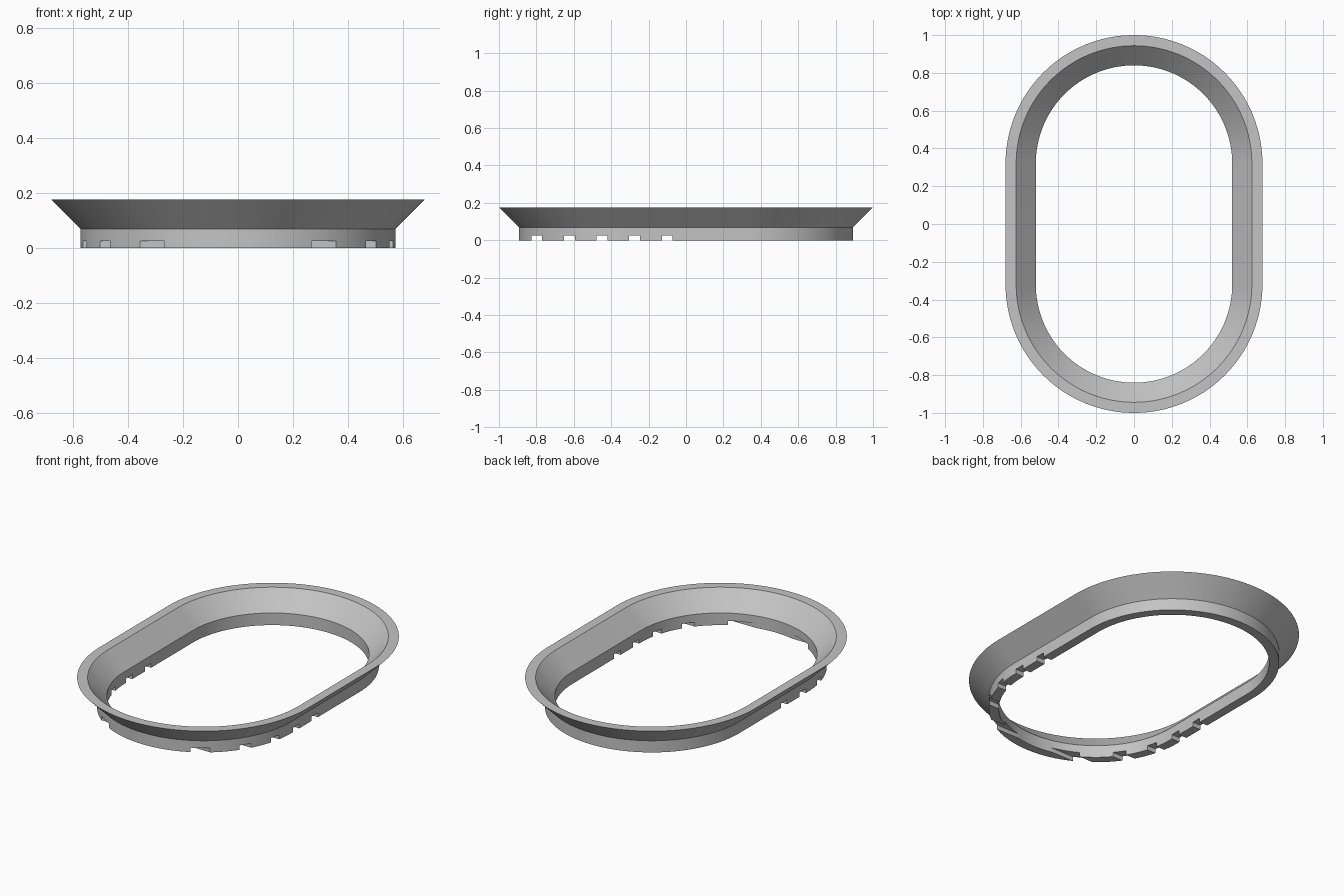
import bpy, bmesh, math

if "Cube" in bpy.data.objects:
    bpy.data.objects.remove(bpy.data.objects["Cube"], do_unlink=True)

HALF_STRAIGHT = 0.32      # distance from centre to each end-arc centre
ARC_STEPS = 64
# cross-section as (offset radius, height), counter-clockwise
SECTION = [(0.52, 0), (0.573, 0), (0.573, 0.069), (0.68, 0.176), (0.624, 0.176), (0.52, 0.072)]

grey = bpy.data.materials.new("light grey")
grey.use_nodes = True
colour = (0.55, 0.55, 0.55, 1)
grey.diffuse_color = colour
grey.node_tree.nodes["Principled BSDF"].inputs["Base Color"].default_value = colour


def make_object(name, bm):
    bmesh.ops.recalc_face_normals(bm, faces=bm.faces)
    mesh = bpy.data.meshes.new(name)
    bm.to_mesh(mesh)
    bm.free()
    mesh.materials.append(grey)
    obj = bpy.data.objects.new(name, mesh)
    bpy.context.collection.objects.link(obj)
    return obj


# Flared ring: the section swept round a stadium-shaped path
stations = []
for end in (0, 1):
    for i in range(ARC_STEPS + 1):
        stations.append((math.pi * (end + i / ARC_STEPS), HALF_STRAIGHT * (1 - 2 * end)))

bm = bmesh.new()
rings = [[bm.verts.new((r * math.cos(a), r * math.sin(a) + cy, z)) for r, z in SECTION]
         for a, cy in stations]
for k, ring in enumerate(rings):
    following = rings[(k + 1) % len(rings)]
    for j in range(len(SECTION)):
        n = (j + 1) % len(SECTION)
        bm.faces.new((ring[j], ring[n], following[n], following[j]))
flared_ring = make_object("flared_ring", bm)

# Notches: bars across the bottom edge, evenly spaced over the front half
bm = bmesh.new()
for i in range(5):
    bar = bmesh.ops.create_cube(bm, size=1)["verts"]
    bmesh.ops.scale(bm, vec=(2, 0.058, 0.052), verts=bar)
    bmesh.ops.translate(bm, vec=(0, -0.798 + 0.1745 * i, 0), verts=bar)
cutter = make_object("notch_cutter", bm)
cutter.hide_render = True

cut = flared_ring.modifiers.new("notches", 'BOOLEAN')
cut.operation = 'DIFFERENCE'
cut.solver = 'EXACT'
cut.object = cutter

bpy.ops.object.select_all(action='DESELECT')
flared_ring.select_set(True)
bpy.context.view_layer.objects.active = flared_ring
bpy.ops.object.modifier_apply(modifier=cut.name)
bpy.data.objects.remove(cutter, do_unlink=True)
bpy.ops.object.shade_smooth_by_angle(angle=math.radians(25))
